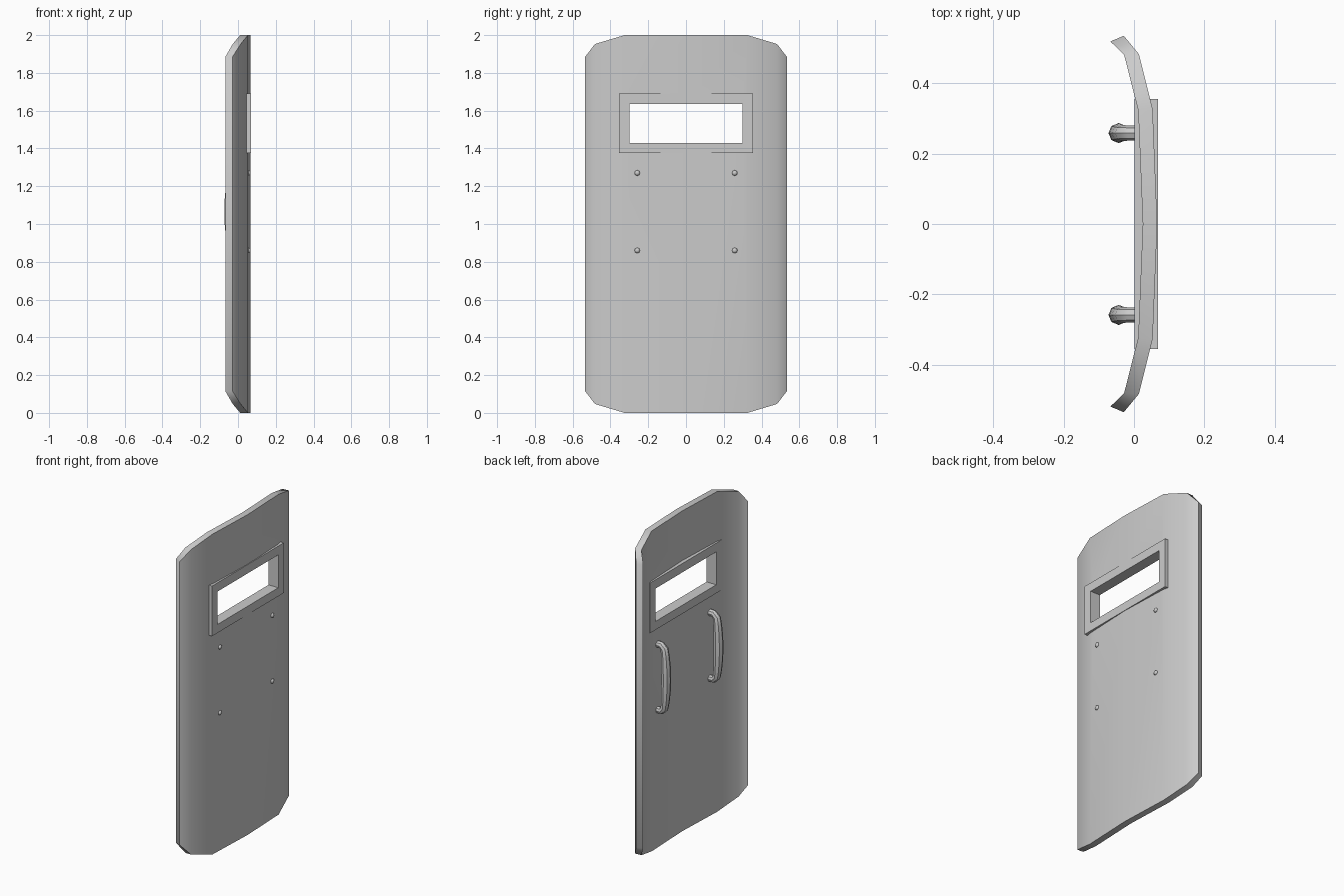
import bpy, bmesh, math
from mathutils import Vector

if "Cube" in bpy.data.objects:
    bpy.data.objects.remove(bpy.data.objects["Cube"])


def make_object(name, bm, smooth=True):
    bmesh.ops.recalc_face_normals(bm, faces=bm.faces)
    mesh = bpy.data.meshes.new(name)
    bm.to_mesh(mesh)
    bm.free()
    ob = bpy.data.objects.new(name, mesh)
    bpy.context.collection.objects.link(ob)
    if smooth:
        bpy.ops.object.select_all(action='DESELECT')
        ob.select_set(True)
        bpy.context.view_layer.objects.active = ob
        bpy.ops.object.shade_smooth_by_angle(angle=math.radians(40))
    return ob


def box(name, lo, hi):
    bm = bmesh.new()
    bmesh.ops.create_cube(bm, size=1)
    for v in bm.verts:
        v.co = Vector([(a + b) / 2 + c * (b - a) for a, b, c in zip(lo, hi, v.co)])
    return make_object(name, bm, False)


def cut(ob, cutter):
    mod = ob.modifiers.new("opening", 'BOOLEAN')
    mod.operation = 'DIFFERENCE'
    mod.solver = 'EXACT'
    mod.object = cutter
    bpy.ops.object.select_all(action='DESELECT')
    bpy.context.view_layer.objects.active = ob
    ob.select_set(True)
    bpy.ops.object.modifier_apply(modifier=mod.name)


# Shield plate: bent section, (outer x, outer y, inner x, inner y, corner cut in z)
half = [(0.066, 0, 0.025, 0, 0),
        (0.053, 0.325, 0.012, 0.322, 0),
        (0.014, 0.482, -0.028, 0.480, 0.047),
        (-0.029, 0.534, -0.067, 0.518, 0.115)]
section = [(a, -b, c, -d, e) for a, b, c, d, e in half[:0:-1]] + half
bm = bmesh.new()
rings = []
for ox, oy, ix, iy, dz in section:
    rings.append([bm.verts.new(p) for p in ((ox, oy, dz), (ox, oy, 2 - dz),
                                            (ix, iy, 2 - dz), (ix, iy, dz))])
for a, b in zip(rings, rings[1:]):
    for k in range(4):
        bm.faces.new((a[k], a[(k + 1) % 4], b[(k + 1) % 4], b[k]))
bm.faces.new(rings[0])
bm.faces.new(rings[-1])
plate = make_object("shield_plate", bm)

# Window opening and its flat frame
frame = box("window_frame", (0.001, -0.354, 1.377), (0.0685, 0.354, 1.69))
cutter = box("window_cutter", (-0.2, -0.30, 1.43), (0.2, 0.30, 1.635))
cut(plate, cutter)
cut(frame, cutter)
bpy.data.objects.remove(cutter)

# Arched grip path: x, z, radius
top = [(0.03, 1.27, 0.021), (-0.012, 1.27, 0.021), (-0.032, 1.25, 0.023),
       (-0.038, 1.205, 0.025), (-0.042, 1.14, 0.028)]
path = top + [(-0.0445, 1.065, 0.028)] + [(x, 2.13 - z, r) for x, z, r in top[::-1]]


def handle(name, y):
    bm = bmesh.new()
    sides, loops = 8, []
    for i, (x, z, r) in enumerate(path):
        p, q = path[max(i - 1, 0)], path[min(i + 1, len(path) - 1)]
        t = Vector((q[0] - p[0], 0, q[1] - p[1])).normalized()
        n = Vector((t.z, 0, -t.x))
        c = Vector((x, y, z))
        loops.append([bm.verts.new(c + r * (n * math.cos(k * math.tau / sides)
                      + Vector((0, 1, 0)) * math.sin(k * math.tau / sides)))
                      for k in range(sides)])
    for a, b in zip(loops, loops[1:]):
        for k in range(sides):
            j = (k + 1) % sides
            bm.faces.new((a[k], a[j], b[j], b[k]))
    bm.faces.new(loops[0])
    bm.faces.new(loops[-1])
    make_object(name, bm)


# Two grips on the back, each with two rivets on the face
for side, y in (("left", -0.258), ("right", 0.258)):
    handle("handle_" + side, y)
    for level, z in (("upper", 1.27), ("lower", 0.86)):
        bm = bmesh.new()
        bmesh.ops.create_uvsphere(bm, u_segments=8, v_segments=6, radius=0.015)
        for v in bm.verts:
            v.co = Vector((0.055 + v.co.z * 0.75, y + v.co.x, z + v.co.y))
        make_object(f"rivet_{level}_{side}", bm)
